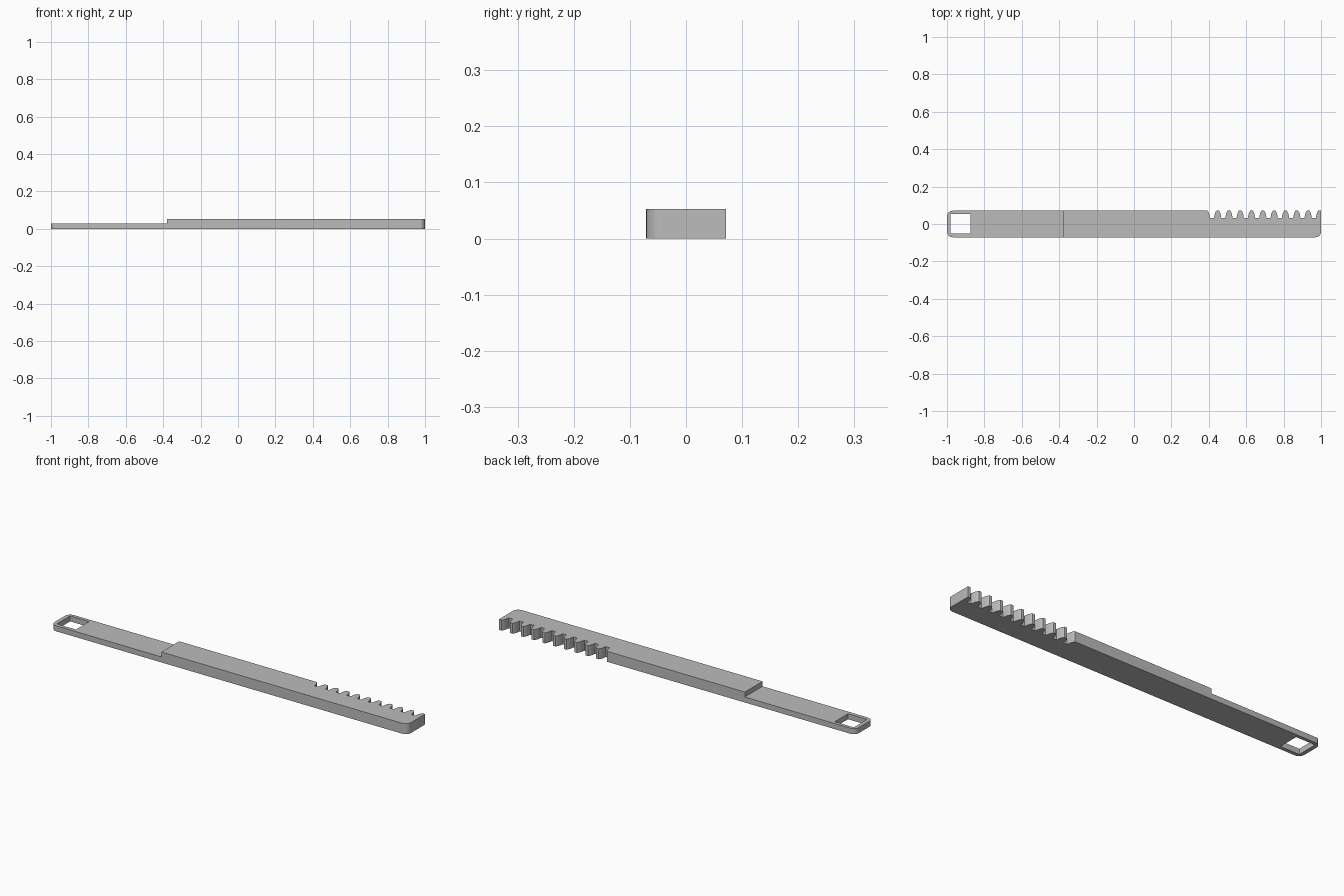
import bpy, bmesh
from math import sin, cos, pi

cube = bpy.data.objects.get("Cube")
if cube:
    bpy.data.objects.remove(cube, do_unlink=True)

HALF_L, HALF_W = 1.0, 0.071
THICK, THIN = 0.053, 0.028
RADIUS = 0.03
STEP_X = -0.38
PITCH, TEETH, FIRST_TOOTH = 0.0605, 10, 0.447
ROOT_Y = 0.032

grey = bpy.data.materials.new("Plain grey")
grey.use_nodes = True
grey.diffuse_color = (0.5, 0.5, 0.5, 1)
grey.node_tree.nodes["Principled BSDF"].inputs["Base Color"].default_value = (0.5, 0.5, 0.5, 1)


def corner(cx, cy, start):
    """Quarter circle, running counter-clockwise."""
    return [(cx + RADIUS * cos(start + pi / 2 * i / 8),
             cy + RADIUS * sin(start + pi / 2 * i / 8)) for i in range(9)]


def prism(name, outline, z0, z1):
    bm = bmesh.new()
    face = bm.faces.new([bm.verts.new((x, y, z0)) for x, y in outline])
    top = bmesh.ops.extrude_face_region(bm, geom=[face])["geom"]
    bmesh.ops.translate(bm, vec=(0, 0, z1 - z0),
                        verts=[v for v in top if isinstance(v, bmesh.types.BMVert)])
    bmesh.ops.recalc_face_normals(bm, faces=bm.faces)
    mesh = bpy.data.meshes.new(name)
    bm.to_mesh(mesh)
    bm.free()
    obj = bpy.data.objects.new(name, mesh)
    bpy.context.collection.objects.link(obj)
    mesh.materials.append(grey)
    return obj


def rectangle(x0, x1, y0, y1):
    return [(x0, y0), (x1, y0), (x1, y1), (x0, y1)]


# Half of a bulged gear tooth: offset from its centre line, fraction of height
flank = [(0.020, 0), (0.0185, 0.12), (0.0175, 0.3), (0.015, 0.6), (0.011, 0.85), (0.007, 1)]


def tooth_points(centre):
    sides = [(centre + dx, h) for dx, h in flank]
    sides += [(centre - dx, h) for dx, h in reversed(flank)]
    return [(x, ROOT_Y + h * (HALF_W - ROOT_Y)) for x, h in sides]


# Outline of the bar, with the row of teeth along the back of the right half
x_in, y_in = HALF_L - RADIUS, HALF_W - RADIUS
outline = corner(-x_in, -y_in, pi) + corner(x_in, -y_in, -pi / 2)
for i in reversed(range(TEETH)):
    points = tooth_points(FIRST_TOOTH + i * PITCH)
    if i == TEETH - 1:
        # The last tooth is cut flush with the end of the bar
        points = [(HALF_L, HALF_W)] + points[len(flank):]
    outline += points
outline += tooth_points(FIRST_TOOTH - PITCH)[:len(flank)]
outline += corner(-x_in, y_in, pi / 2)
bar = prism("toothed_bar", outline, 0, THICK)

# Lowered handle and the square hole near its end
cutters = [
    prism("handle_step_cutter", rectangle(-1.1, STEP_X, -0.1, 0.1), THIN, 0.1),
    prism("hole_cutter", rectangle(-0.98, -0.873, -0.052, 0.054), -0.1, 0.2),
]
bpy.context.view_layer.objects.active = bar
for cutter in cutters:
    cutter.hide_render = True
    mod = bar.modifiers.new(cutter.name, 'BOOLEAN')
    mod.operation = 'DIFFERENCE'
    mod.solver = 'EXACT'
    mod.object = cutter
    bpy.ops.object.modifier_apply(modifier=mod.name)
    bpy.data.objects.remove(cutter, do_unlink=True)

bpy.ops.object.select_all(action='DESELECT')
bar.select_set(True)
bpy.ops.object.shade_smooth_by_angle(angle=pi / 6)
